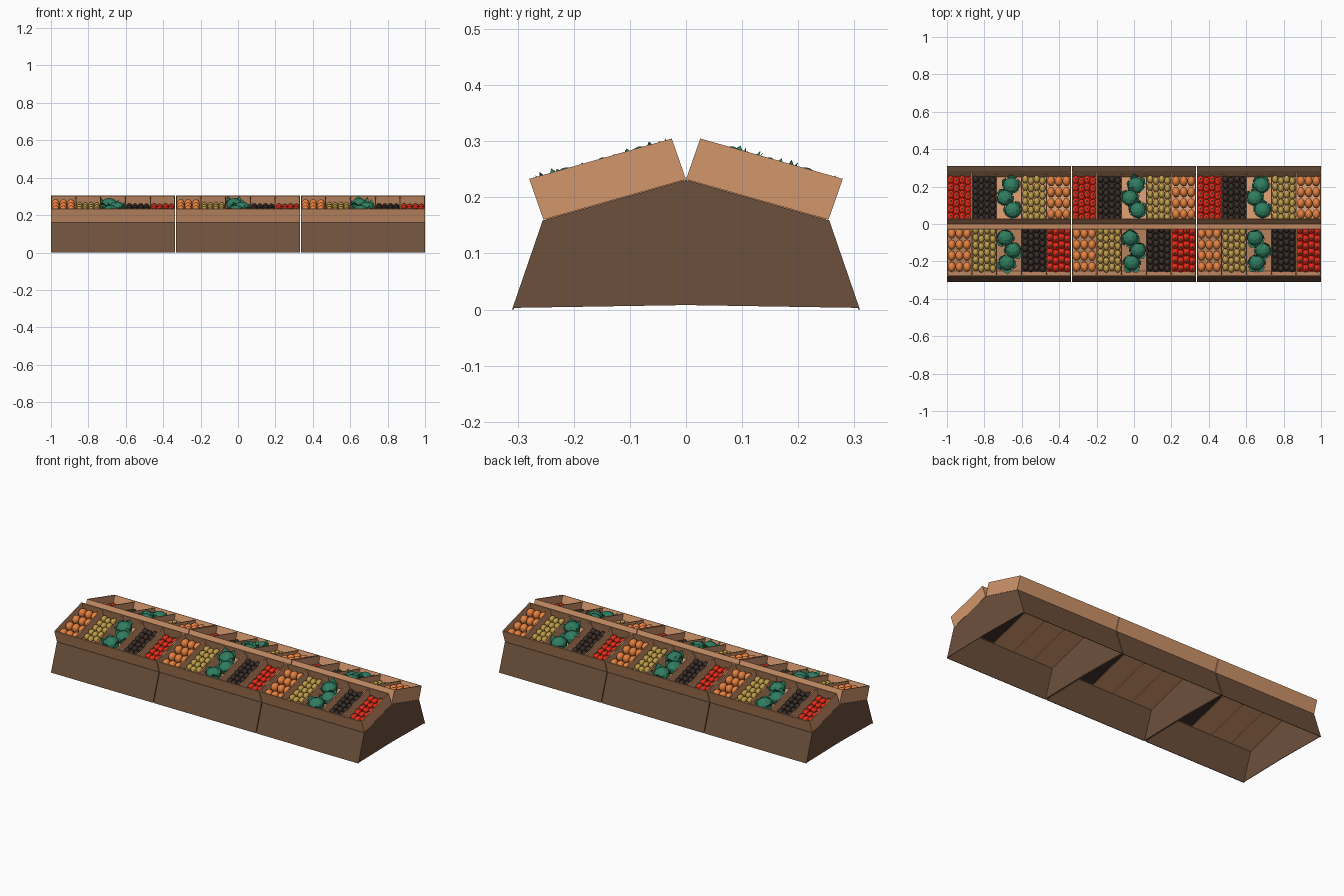
import bpy, bmesh, math, random
from mathutils import Matrix, Vector

if "Cube" in bpy.data.objects:
    bpy.data.objects.remove(bpy.data.objects["Cube"])

random.seed(4)
TILT = math.radians(15.8)
L, H = 0.264, 0.077          # crate depth and height
W = 0.664                    # module width
PITCH = 0.668
CELL = W / 5
SHEAR = Matrix(((1, 0, 0, 0), (0, 1, -0.06, 0), (0, 0, 1, 0), (0, 0, 0, 1)))


def mat(name, rgb):
    m = bpy.data.materials.new(name)
    m.diffuse_color = (*rgb, 1)
    m.use_nodes = True
    m.node_tree.nodes["Principled BSDF"].inputs["Base Color"].default_value = m.diffuse_color
    return m


MATS = {
    "tan_wood": mat("tan wood", (0.65, 0.31, 0.152)),
    "brown_wood": mat("brown wood", (0.155, 0.081, 0.045)),
    "orange": mat("orange", (0.80, 0.22, 0.05)),
    "yellow": mat("mustard yellow", (0.52, 0.34, 0.07)),
    "green": mat("leaf green", (0.03, 0.21, 0.12)),
    "black": mat("aubergine black", (0.042, 0.027, 0.022)),
    "red": mat("tomato red", (0.90, 0.025, 0.01)),
    "stem": mat("stem green", (0.06, 0.24, 0.09)),
}
PARTS = {}


def part(name, material):
    if name not in PARTS:
        PARTS[name] = (bmesh.new(), material)
    return PARTS[name][0]


def prism(bm, M, pts, x0, x1):
    """Extrude a (y, z) outline along x."""
    a = [bm.verts.new(M @ Vector((x0, y, z))) for y, z in pts]
    b = [bm.verts.new(M @ Vector((x1, y, z))) for y, z in pts]
    n = len(pts)
    bm.faces.new(a)
    bm.faces.new(b[::-1])
    for i in range(n):
        bm.faces.new((a[i], b[i], b[(i + 1) % n], a[(i + 1) % n]))


def box(bm, M, x0, x1, y0, y1, z0, z1):
    prism(bm, M, [(y0, z0), (y1, z0), (y1, z1), (y0, z1)], x0, x1)


def ball(bm, M, pos, size, seg=12, rings=8):
    res = bmesh.ops.create_uvsphere(bm, u_segments=seg, v_segments=rings, radius=1,
                                    matrix=M @ Matrix.Translation(pos) @ Matrix.Diagonal((*size, 1)))
    for v in res["verts"]:
        for f in v.link_faces:
            f.smooth = True


def grid(cols, rows, cx, stagger=0.0):
    """Positions inside one compartment, spread over the sloping bed."""
    w, d = CELL - 0.010, L - 0.018
    for r in range(rows):
        for c in range(cols):
            x = cx + ((c + 0.5) / cols - 0.5) * w
            yield x, -0.009 - (r + 0.5 + (stagger if c % 2 else -stagger)) / rows * d


def cabbage(bm, M, pos, r):
    """Faceted head wrapped in a ring of broad pointed leaves."""
    T = M @ Matrix.Translation(pos) @ Matrix.Rotation(random.uniform(0, 6), 4, 'Z')
    res = bmesh.ops.create_icosphere(bm, subdivisions=2, radius=r)
    for v in res["verts"]:
        v.co = T @ Vector((v.co.x, v.co.y, v.co.z * 0.85))
    for i in range(5):
        a = 2 * math.pi * i / 5
        d = Vector((math.cos(a), math.sin(a), 0))
        s = Vector((-d.y, d.x, 0)) * r * 0.6
        up = Vector((0, 0, r))
        pts = (d * r * 0.5 - up * 0.3, d * r * 0.95 + s + up * 0.2,
               d * r * 1.2 + up * random.uniform(0.4, 1.0), d * r * 0.95 - s + up * 0.2)
        q = [bm.verts.new(T @ p) for p in pts]
        bm.faces.new((q[0], q[1], q[2]))
        bm.faces.new((q[0], q[2], q[3]))


def half_unit(cx, turn):
    """One sloping display: hollow base, crate and five beds of produce."""
    B = turn @ Matrix.Translation((cx, 0, 0))
    M = B @ Matrix.Translation((0, 0, 0.232)) @ Matrix.Rotation(TILT, 4, 'X') @ SHEAR
    h = W / 2
    bed = [(-2 + i) * CELL for i in range(5)]

    # open-bottomed base: leaning front wall and end panels
    base = part("display_base", "brown_wood")
    prism(base, B, [(-0.31, 0), (-0.307, 0), (-0.252, 0.16), (-0.255, 0.16)], -h, h)
    for x in (-h, h - 0.003):
        prism(base, B, [(-0.309, 0.003), (0, 0.008), (0, 0.231), (-0.254, 0.159)], x, x + 0.003)

    # crate floor, walls and dividers
    crate = part("produce_crate", "tan_wood")
    box(crate, M, -h, h, -L, 0, 0, 0.004)
    box(crate, M, -h, h, -L, -L + 0.005, 0.004, H)
    box(crate, M, -h, h, -0.005, 0, 0.004, H)
    for i in range(6):
        x = min(max(-h + i * CELL, -h + 0.003), h - 0.003)
        end = i in (0, 5)
        box(crate, M, x - 0.003, x + 0.003, -L + 0.005, -0.005,
            0.004 if end else -0.004, H if end else H - 0.006)

    # produce, bed by bed; the dark and red beds have filled floors
    for x, y in grid(3, 4, bed[0]):
        ball(part("orange_produce", "orange"), M, (x, y, 0.040), (0.0215, 0.027, 0.026))
    for x, y in grid(4, 6, bed[1], 0.1):
        ball(part("yellow_produce", "yellow"), M, (x, y, 0.026), (0.0165, 0.022, 0.020))
    for x, y, r in ((-0.020, -0.062, 0.044), (0.022, -0.130, 0.043), (-0.012, -0.200, 0.044)):
        cabbage(part("leafy_produce", "green"), M, (bed[2] + x, y, 0.042), r)
    dark, red = part("dark_produce", "black"), part("red_produce", "red")
    for bm, x, z0 in ((dark, bed[3], -0.001), (red, bed[4], 0.005)):
        box(bm, M, x - CELL / 2 + 0.003, x + CELL / 2 - 0.003, -L + 0.006, -0.006, z0, 0.014)
    for x, y in grid(4, 7, bed[3], 0.1):
        ball(dark, M, (x, y, 0.022), (0.0155, 0.018, 0.017))
    for x, y in grid(4, 6, bed[4], 0.1):
        ball(red, M, (x, y, 0.020), (0.0180, 0.0225, 0.018))
        # little stem on top
        bmesh.ops.create_cone(part("produce_stems", "stem"), segments=5, radius1=0.008,
                              radius2=0, depth=0.006, cap_ends=True,
                              matrix=M @ Matrix.Translation((x, y, 0.0385)))


for turn in (Matrix.Identity(4), Matrix.Rotation(math.pi, 4, 'Z')):
    for k in (-1, 0, 1):
        half_unit(k * PITCH, turn)

# turn the collected parts into objects
for name, (bm, material) in PARTS.items():
    bmesh.ops.recalc_face_normals(bm, faces=bm.faces)
    me = bpy.data.meshes.new(name)
    bm.to_mesh(me)
    bm.free()
    me.materials.append(MATS[material])
    bpy.context.collection.objects.link(bpy.data.objects.new(name, me))
